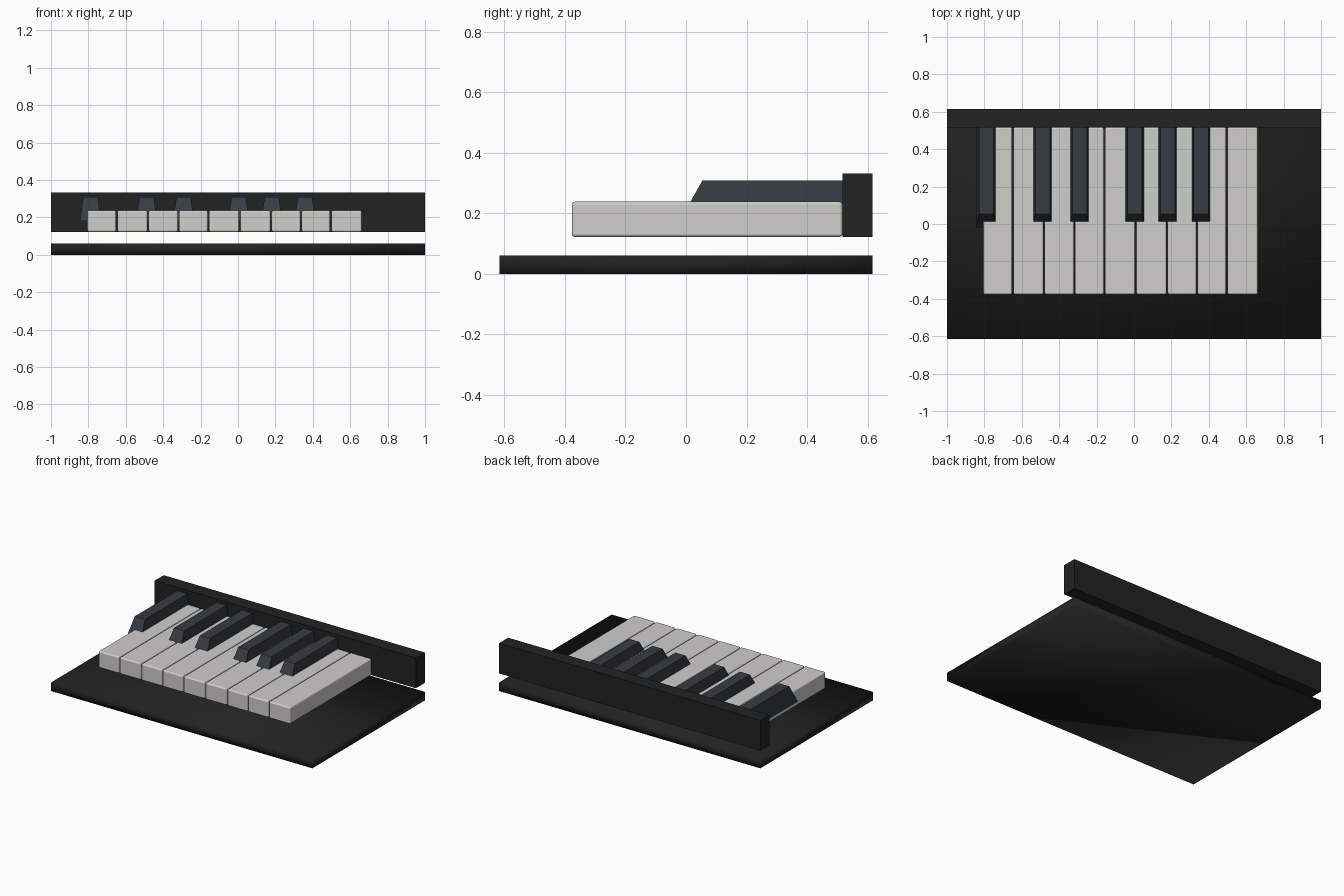
import bpy

if "Cube" in bpy.data.objects:
    bpy.data.objects.remove(bpy.data.objects["Cube"])


def material(name, rgb):
    m = bpy.data.materials.new(name)
    m.diffuse_color = (*rgb, 1)
    m.use_nodes = True
    m.node_tree.nodes["Principled BSDF"].inputs["Base Color"].default_value = m.diffuse_color
    return m


BODY = material("matte black", (0.016, 0.016, 0.016))
IVORY = material("warm white", (0.63, 0.62, 0.60))
SLATE = material("dark slate", (0.036, 0.046, 0.056))


def add_mesh(name, verts, faces, mat):
    me = bpy.data.meshes.new(name)
    me.from_pydata(verts, [], faces)
    me.materials.append(mat)
    ob = bpy.data.objects.new(name, me)
    bpy.context.collection.objects.link(ob)
    return ob


FACES = [(3, 2, 1, 0), (4, 5, 6, 7), (0, 1, 5, 4), (1, 2, 6, 5), (2, 3, 7, 6), (3, 0, 4, 7)]


def block(name, lower, upper, mat):
    """Six-sided block; each rectangle is (x0, x1, y0, y1, z)."""
    verts = []
    for x0, x1, y0, y1, z in (lower, upper):
        verts += [(x0, y0, z), (x1, y0, z), (x1, y1, z), (x0, y1, z)]
    return add_mesh(name, verts, FACES, mat)


def box(name, x0, x1, y0, y1, z0, z1, mat):
    return block(name, (x0, x1, y0, y1, z0), (x0, x1, y0, y1, z1), mat)


def bevel(ob, width, segments):
    mod = ob.modifiers.new("rounded edges", "BEVEL")
    mod.width = width
    mod.segments = segments


# Base board (soft shaded) and the back rail above it
base = box("base_board", -1, 1, -0.615, 0.615, 0, 0.06, BODY)
base.data.polygons.foreach_set("use_smooth", [True] * 6)
box("back_rail", -1, 1, 0.517, 0.615, 0.122, 0.332, BODY)

# Nine white keys with rounded edges
edges = [-0.809, -0.648, -0.481, -0.318, -0.158, 0.009, 0.177, 0.337, 0.496, 0.665]
for i, (a, b) in enumerate(zip(edges, edges[1:])):
    key = box(f"white_key_{i + 1}", a + 0.003, b - 0.003, -0.377, 0.517, 0.122, 0.238, IVORY)
    bevel(key, 0.01, 3)
    key.data.polygons.foreach_set("use_smooth", [True] * 6)
    key.modifiers["rounded edges"].harden_normals = True

# Six tapered black keys with sloping fronts
for i, x in enumerate([-0.789, -0.489, -0.291, 0.004, 0.18, 0.358]):
    block(f"black_key_{i + 1}",
          (x - 0.056, x + 0.056, -0.018, 0.52, 0.18),
          (x - 0.039, x + 0.039, 0.054, 0.52, 0.308), SLATE)
